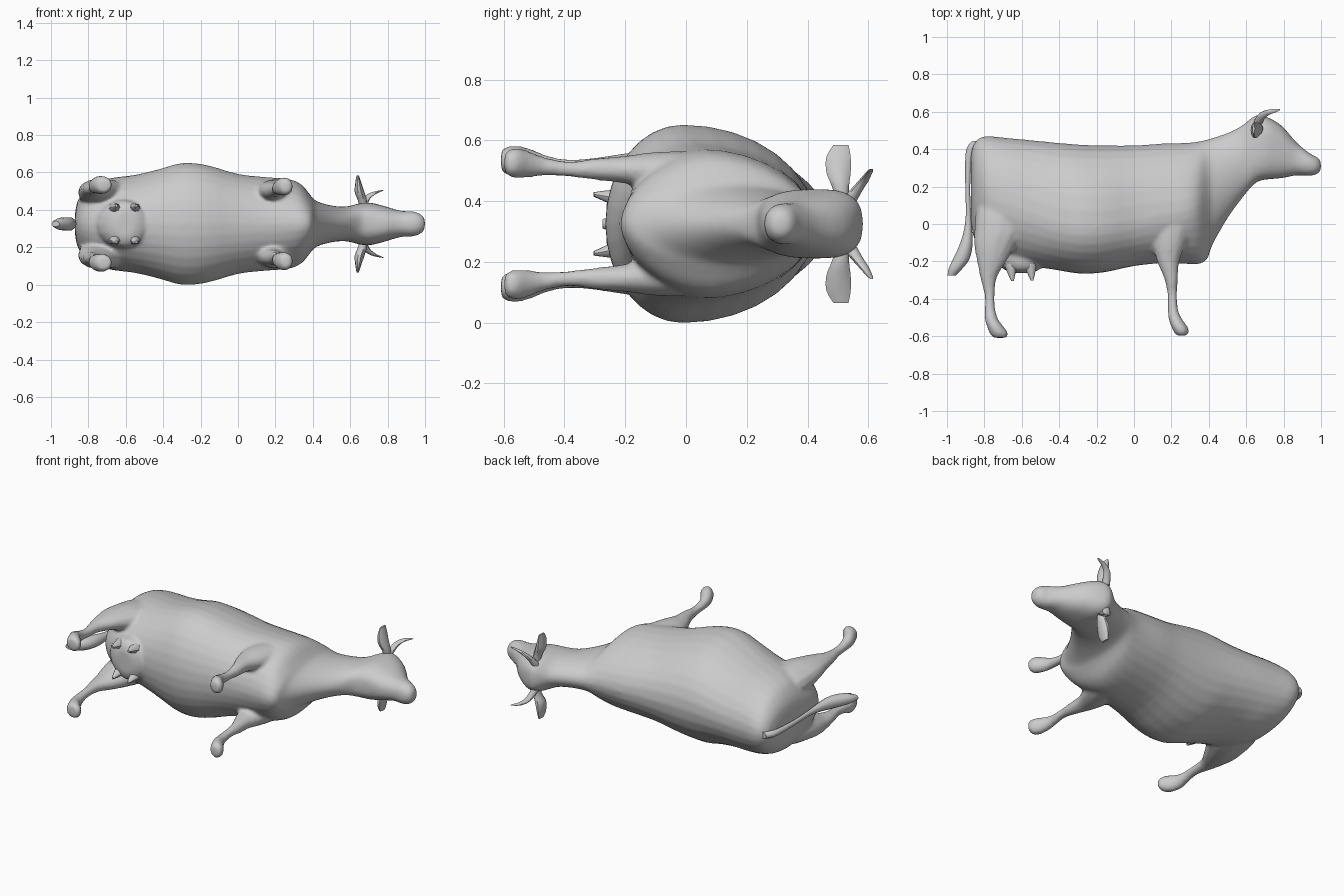
import bpy, bmesh
from math import cos, sin, pi

ZC = 0.325  # height of the symmetry plane


def smooth_rows(rows, steps):
    """Catmull-Rom interpolation through the section rows."""
    out = []
    for i in range(len(rows) - 1):
        a, b, c, d = (rows[max(i - 1, 0)], rows[i], rows[i + 1],
                      rows[min(i + 2, len(rows) - 1)])
        for s in range(steps):
            t = s / steps
            out.append([q + 0.5 * t * (r - p + t * (2*p - 5*q + 4*r - s_ + t * (3*(q - r) + s_ - p)))
                        for p, q, r, s_ in zip(a, b, c, d)])
    return out + [list(rows[-1])]


def activate(ob):
    bpy.ops.object.select_all(action='DESELECT')
    ob.select_set(True)
    bpy.context.view_layer.objects.active = ob


def skin(name, sides):
    """Bridge each list of rings into a capped tube."""
    bm = bmesh.new()
    for rings in sides:
        loops = [[bm.verts.new(p) for p in ring] for ring in rings]
        n = len(loops[0])
        for a, b in zip(loops, loops[1:]):
            for i in range(n):
                j = (i + 1) % n
                bm.faces.new((a[i], a[j], b[j], b[i]))
        bm.faces.new(loops[0])
        bm.faces.new(loops[-1])
    bmesh.ops.recalc_face_normals(bm, faces=bm.faces)
    me = bpy.data.meshes.new(name)
    bm.to_mesh(me)
    bm.free()
    ob = bpy.data.objects.new(name, me)
    bpy.context.collection.objects.link(ob)
    ob.location.z = ZC
    activate(ob)
    bpy.ops.object.shade_smooth_by_angle(angle=pi / 4)
    return ob


def limb(name, axis, rows, n=12, steps=3, mirror=True):
    """Rows are x, y, z, radius a, radius b; sections lie across the axis."""
    rings = []
    for x, y, z, a, b in smooth_rows(rows, steps):
        ring = []
        for k in range(n):
            c, s = a * cos(2 * pi * k / n), b * sin(2 * pi * k / n)
            ring.append((x + c, y, z + s) if axis == 'y' else (x + c, y + s, z))
        rings.append(ring)
    other = [[(x, y, -z) for x, y, z in ring] for ring in rings]
    return skin(name, [rings, other] if mirror else [rings])


# Body, neck and head: x, top, widest height, bottom, half width, squareness
body = [
    (-0.872, 0.36, 0.20, 0.02, 0.05, 1.0),
    (-0.86, 0.42, 0.19, -0.06, 0.115, 1.0),
    (-0.83, 0.457, 0.17, -0.12, 0.17, 1.0),
    (-0.78, 0.47, 0.14, -0.16, 0.215, 1.0),
    (-0.68, 0.46, 0.11, -0.20, 0.245, 1.0),
    (-0.55, 0.448, 0.06, -0.225, 0.262, 1.0),
    (-0.42, 0.435, 0.01, -0.245, 0.293, 1.0),
    (-0.30, 0.425, -0.01, -0.264, 0.325, 1.0),
    (-0.17, 0.42, -0.01, -0.26, 0.315, 1.0),
    (0.00, 0.42, 0.02, -0.225, 0.267, 1.0),
    (0.15, 0.43, 0.05, -0.21, 0.25, 1.05),
    (0.27, 0.434, 0.07, -0.213, 0.24, 1.1),
    (0.34, 0.44, 0.09, -0.215, 0.21, 1.1),
    (0.39, 0.452, 0.12, -0.19, 0.15, 1.05),
    (0.42, 0.46, 0.17, -0.11, 0.122, 1.0),
    (0.50, 0.487, 0.27, 0.03, 0.098, 1.0),
    (0.58, 0.528, 0.35, 0.14, 0.093, 1.0),
    (0.65, 0.58, 0.42, 0.22, 0.11, 0.75),
    (0.71, 0.572, 0.43, 0.238, 0.113, 0.72),
    (0.79, 0.525, 0.39, 0.245, 0.093, 0.82),
    (0.87, 0.435, 0.34, 0.26, 0.07, 0.9),
    (0.94, 0.378, 0.32, 0.257, 0.066, 0.9),
    (0.98, 0.357, 0.31, 0.268, 0.05, 0.95),
    (0.999, 0.335, 0.31, 0.285, 0.026, 1.0),
]
N = 32


def body_ring(x, top, mid, bot, w, p):
    ring = []
    for k in range(N):
        c, s = cos(2 * pi * k / N), sin(2 * pi * k / N)
        pw = lambda v: abs(v) ** p * (1 if v > 0 else -1)
        ring.append((x, mid + pw(s) * (top - mid if s > 0 else mid - bot), w * pw(c)))
    return ring


trunk = skin("body", [[body_ring(*r) for r in smooth_rows(body, 3)]])

# Legs with thigh and shoulder muscle
rear = limb("rear_legs", 'y', [
    (-0.71, 0.16, 0.14, 0.08, 0.04), (-0.71, 0.08, 0.15, 0.13, 0.075),
    (-0.72, -0.03, 0.16, 0.135, 0.082), (-0.745, -0.12, 0.175, 0.11, 0.066),
    (-0.763, -0.21, 0.185, 0.075, 0.046), (-0.778, -0.29, 0.185, 0.044, 0.034),
    (-0.772, -0.38, 0.185, 0.027, 0.027), (-0.77, -0.45, 0.193, 0.028, 0.03),
    (-0.762, -0.51, 0.205, 0.036, 0.042), (-0.74, -0.55, 0.208, 0.045, 0.05),
    (-0.722, -0.585, 0.208, 0.05, 0.048), (-0.717, -0.605, 0.208, 0.038, 0.036),
    (-0.715, -0.609, 0.208, 0.015, 0.015)])
front = limb("front_legs", 'y', [
    (0.22, 0.12, 0.16, 0.05, 0.03), (0.21, 0.02, 0.165, 0.10, 0.07),
    (0.19, -0.10, 0.172, 0.09, 0.065), (0.183, -0.20, 0.178, 0.06, 0.046),
    (0.198, -0.29, 0.18, 0.037, 0.037), (0.205, -0.38, 0.18, 0.026, 0.026),
    (0.208, -0.46, 0.188, 0.028, 0.03), (0.222, -0.51, 0.195, 0.037, 0.042),
    (0.243, -0.55, 0.20, 0.044, 0.05), (0.254, -0.578, 0.20, 0.041, 0.047),
    (0.255, -0.594, 0.20, 0.028, 0.034), (0.255, -0.598, 0.20, 0.01, 0.015)])

# Udder and teats
udder = limb("udder", 'y', [
    (-0.61, -0.10, 0, 0.17, 0.13), (-0.61, -0.19, 0, 0.14, 0.13),
    (-0.60, -0.24, 0, 0.10, 0.115), (-0.60, -0.262, 0, 0.05, 0.07)], 16, 3, False)
for name, x, y in (("rear_teats", -0.65, -0.305), ("front_teats", -0.545, -0.302)):
    limb(name, 'y', [(x - 0.01, -0.21, 0.08, 0.036, 0.034), (x - 0.005, -0.26, 0.09, 0.022, 0.02),
                     (x, y, 0.097, 0.007, 0.007)], 8, 2)

# Fuse trunk, legs and udder into one flowing skin
activate(trunk)
for ob in (rear, front, udder):
    ob.select_set(True)
bpy.ops.object.join()
fuse = trunk.modifiers.new("Fuse", 'REMESH')
fuse.mode = 'VOXEL'
fuse.voxel_size = 0.011
fuse.use_smooth_shade = True
relax = trunk.modifiers.new("Relax", 'SMOOTH')
relax.factor = 0.5
relax.iterations = 5

# Tail with tuft
limb("tail", 'y', [
    (-0.84, 0.445, 0, 0.025, 0.02), (-0.868, 0.41, 0, 0.024, 0.02),
    (-0.884, 0.35, 0, 0.018, 0.018), (-0.889, 0.20, 0, 0.013, 0.015),
    (-0.885, 0.05, 0, 0.014, 0.017), (-0.888, -0.04, 0, 0.023, 0.025),
    (-0.90, -0.12, 0, 0.036, 0.036), (-0.925, -0.19, 0, 0.044, 0.036),
    (-0.955, -0.24, 0, 0.036, 0.03), (-0.975, -0.275, 0, 0.022, 0.015)], 10, 3, False)

# Ears: flat leaves pointing sideways
limb("ears", 'z', [
    (0.67, 0.515, 0.08, 0.02, 0.022), (0.665, 0.508, 0.125, 0.024, 0.03),
    (0.65, 0.502, 0.17, 0.026, 0.042), (0.643, 0.502, 0.22, 0.016, 0.042),
    (0.64, 0.51, 0.26, 0.006, 0.026)], 10, 3)

# Horns: curving outward, up and forward
limb("horns", 'z', [
    (0.66, 0.535, 0.075, 0.022, 0.028), (0.672, 0.56, 0.11, 0.022, 0.022),
    (0.69, 0.583, 0.14, 0.021, 0.018), (0.72, 0.598, 0.162, 0.021, 0.013),
    (0.75, 0.606, 0.174, 0.018, 0.01), (0.775, 0.611, 0.181, 0.006, 0.005)], 10, 3)
